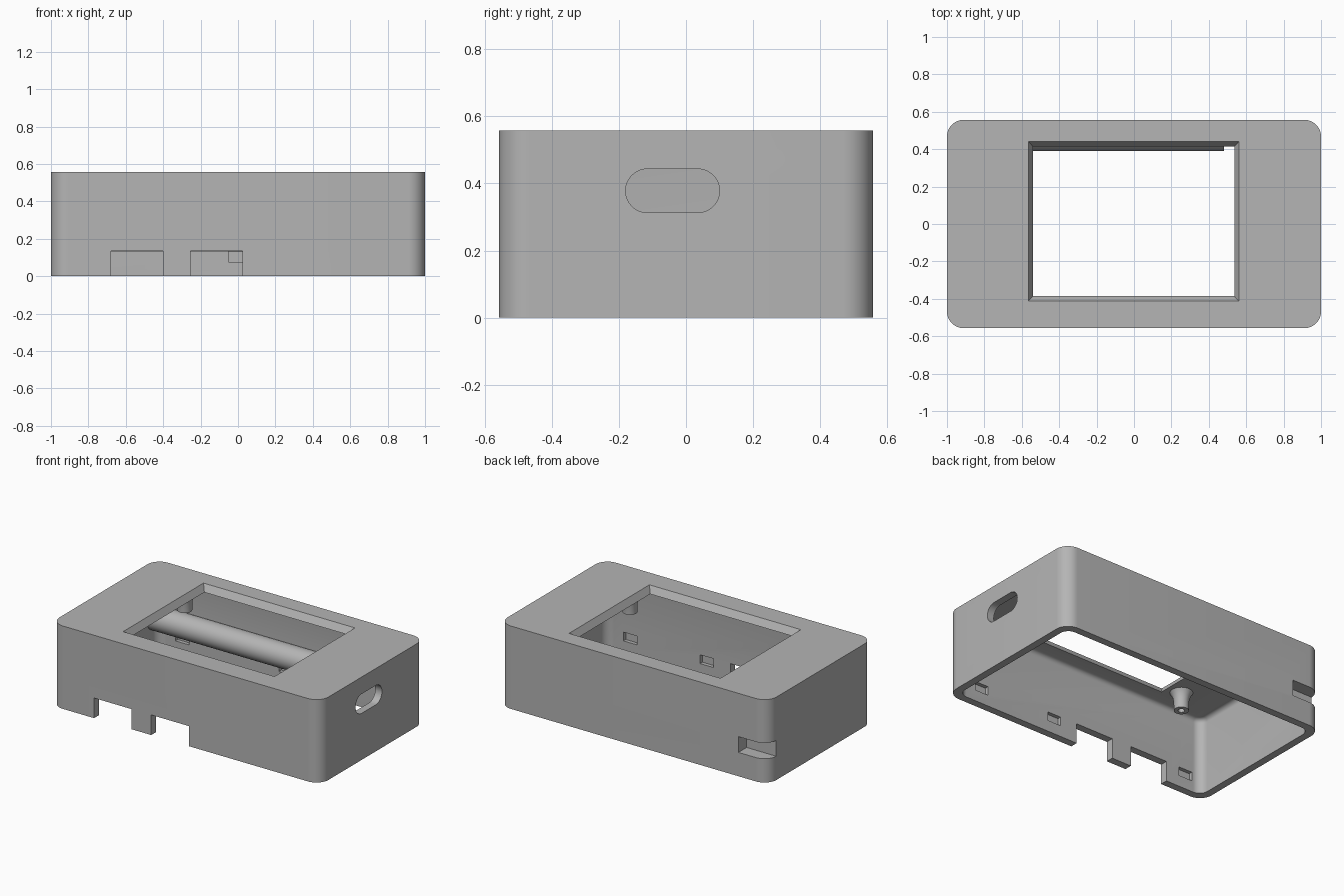
import bpy, bmesh, math
from mathutils import Matrix, Vector

cube = bpy.data.objects.get("Cube")
if cube:
    bpy.data.objects.remove(cube, do_unlink=True)

grey = bpy.data.materials.new("plain_grey")
grey.use_nodes = True
colour = (0.46, 0.46, 0.46, 1)
grey.diffuse_color = colour
grey.node_tree.nodes["Principled BSDF"].inputs["Base Color"].default_value = colour


def ring(hx, hy, r, n=12):
    """Rounded rectangle outline; r = 0 gives four plain corners."""
    pts = []
    for k, (sx, sy) in enumerate([(1, 1), (-1, 1), (-1, -1), (1, -1)]):
        if r == 0:
            pts.append((sx * hx, sy * hy))
            continue
        # leave out the end point when corners meet in a full circle
        last = n if min(hx, hy) - r > 1e-5 else n - 1
        for i in range(last + 1):
            a = math.pi / 2 * (k + i / n)
            pts.append((sx * (hx - r) + r * math.cos(a),
                        sy * (hy - r) + r * math.sin(a)))
    return pts


def loft(name, sections, at=(0, 0, 0), turn=None):
    """Capped skin through sections of (height, half x, half y, radius)."""
    bm = bmesh.new()
    loops = [[bm.verts.new((x, y, z)) for x, y in ring(hx, hy, r)]
             for z, hx, hy, r in sections]
    for a, b in zip(loops, loops[1:]):
        for i in range(len(a)):
            j = (i + 1) % len(a)
            bm.faces.new((a[i], a[j], b[j], b[i]))
    bm.faces.new(loops[0][::-1])
    bm.faces.new(loops[-1])
    bmesh.ops.remove_doubles(bm, verts=bm.verts, dist=1e-5)
    if turn:
        bm.transform(turn)
    bm.transform(Matrix.Translation(Vector(at)))
    bmesh.ops.recalc_face_normals(bm, faces=bm.faces)
    mesh = bpy.data.meshes.new(name)
    bm.to_mesh(mesh)
    bm.free()
    mesh.materials.append(grey)
    obj = bpy.data.objects.new(name, mesh)
    bpy.context.collection.objects.link(obj)
    return obj


def box(name, x0, x1, y0, y1, z0, z1):
    hx, hy = (x1 - x0) / 2, (y1 - y0) / 2
    return loft(name, [(z0, hx, hy, 0), (z1, hx, hy, 0)],
                ((x0 + x1) / 2, (y0 + y1) / 2, 0))


def combine(target, tool, operation="DIFFERENCE", keep=False):
    bpy.context.view_layer.objects.active = target
    mod = target.modifiers.new("combine", "BOOLEAN")
    mod.operation, mod.object, mod.solver = operation, tool, "EXACT"
    bpy.ops.object.modifier_apply(modifier=mod.name)
    if not keep:
        bpy.data.objects.remove(tool, do_unlink=True)


HX, HY, H, WALL, TOP = 1.0, 0.557, 0.557, 0.05, 0.512
ALONG_X = Matrix.Rotation(math.pi / 2, 4, "Y")

# Outer block and the tube running inside the back wall
case = loft("case_shell", [(0, HX, HY, 0.09), (H, HX, HY, 0.09)])
TUBE_Y, TUBE_Z = 0.47, 0.213
tube = loft("tube", [(-0.98, 0.08, 0.08, 0.08), (0.48, 0.08, 0.08, 0.08)],
            (0, TUBE_Y, TUBE_Z), ALONG_X)
combine(tube, case, "INTERSECT", keep=True)

# Hollow, with a small rounded edge under the ceiling
sections = [(-0.1, HX - WALL, HY - WALL, 0.06)]
for i in range(6):
    a = math.pi / 2 * i / 5
    inset = 0.03 * (1 - math.cos(a))
    sections.append((TOP - 0.03 + 0.03 * math.sin(a),
                     HX - WALL - inset, HY - WALL - inset, 0.06 - inset))
combine(case, loft("hollow", sections))
combine(case, tube, "UNION")

# Display window with sloping sides
combine(case, loft("window", [(TOP - 0.02, 0.526, 0.388, 0), (TOP, 0.538, 0.4, 0),
                              (H, 0.563, 0.427, 0), (H + 0.02, 0.574, 0.439, 0)],
                   (-0.002, 0.014, 0)))

# Tube bore and its opening at the back corner
combine(case, loft("bore", [(-1.1, 0.054, 0.054, 0.054), (0.44, 0.054, 0.054, 0.054)],
                   (0, TUBE_Y, TUBE_Z), ALONG_X))
combine(case, box("corner_opening", -1.1, -0.78, TUBE_Y, 0.7,
                  TUBE_Z - 0.053, TUBE_Z + 0.053))

# Oval port in the left end
combine(case, loft("oval_port", [(0.9, 0.065, 0.14, 0.0649), (1.1, 0.065, 0.14, 0.0649)],
                   (0, -0.04, 0.378), ALONG_X))

# Connector notches in the lower front edge
for x in (-0.68, -0.255):
    combine(case, box("notch", x, x + 0.28, -0.7, -0.45, -0.1, 0.135))

# Shallow catch recesses inside the long walls
for side, places in ((-1, (-0.83, 0.2, 0.77)), (1, (-0.77, 0, 0.77))):
    y = side * (HY - WALL)
    for x in places:
        combine(case, box("catch", x - 0.05, x + 0.05, y - 0.025, y + 0.025, 0.075, 0.134))

# Flared screw posts hanging from the ceiling
for x in (-0.64, 0.64):
    for y in (-0.32, 0.35):
        post = loft("screw_post", [(z, r, r, r) for z, r in (
            (0.39, 0.045), (0.45, 0.046), (0.48, 0.052), (0.5, 0.062), (0.52, 0.075))],
            (x, y, 0))
        combine(post, loft("screw_hole", [(0.3, 0.02, 0.02, 0.02),
                                          (0.48, 0.02, 0.02, 0.02)], (x, y, 0)))
        combine(case, post, "UNION")

# Smooth rounded surfaces, sharp edges kept
bpy.ops.object.select_all(action="DESELECT")
case.select_set(True)
bpy.context.view_layer.objects.active = case
bpy.ops.object.shade_smooth_by_angle(angle=math.radians(30))
